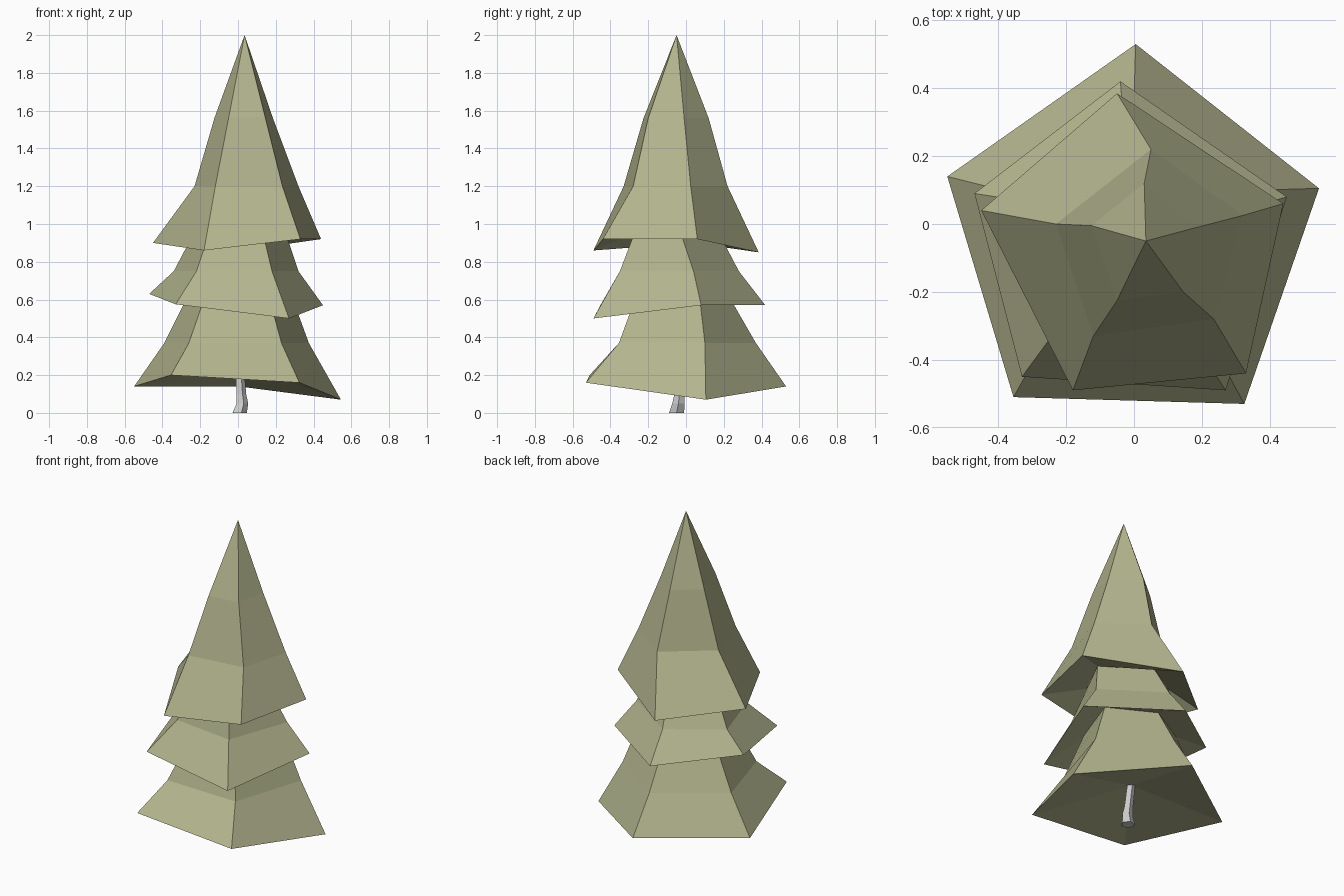
import bpy, bmesh, math

if "Cube" in bpy.data.objects:
    bpy.data.objects.remove(bpy.data.objects["Cube"])


def stack_rings(name, rings, bottom, top, colour=None):
    """Skin a stack of rings and close both ends with fans to a point."""
    bm = bmesh.new()
    loops = [[bm.verts.new(p) for p in ring] for ring in rings]
    n = len(loops[0])
    for a, b in zip(loops, loops[1:]):
        for i in range(n):
            j = (i + 1) % n
            bm.faces.new((a[i], a[j], b[j], b[i]))
    for loop, tip in ((loops[0], bottom), (loops[-1], top)):
        v = bm.verts.new(tip)
        for i in range(n):
            bm.faces.new((loop[i], loop[(i + 1) % n], v))
    bmesh.ops.recalc_face_normals(bm, faces=bm.faces)
    mesh = bpy.data.meshes.new(name)
    bm.to_mesh(mesh)
    bm.free()
    obj = bpy.data.objects.new(name, mesh)
    bpy.context.collection.objects.link(obj)
    if colour:
        mat = bpy.data.materials.new(name + "_colour")
        mat.diffuse_color = colour
        mat.use_nodes = True
        mat.node_tree.nodes["Principled BSDF"].inputs["Base Color"].default_value = mat.diffuse_color
        mesh.materials.append(mat)
    return obj


def level(z, *xy):
    """Ring of corners at one height."""
    return [(x, y, z) for x, y in xy]


# Foliage corners run left, front left, front right, right, back
bottom_tier = [
    [(-.55, .14, .14), (-.355, -.51, .20), (.325, -.53, .16), (.545, .105, .07), (.005, .53, .14)],
    level(.37, (-.39, .10), (-.26, -.34), (.23, -.355), (.375, .10), (0, .37)),
    level(.63, (-.26, .07), (-.17, -.24), (.16, -.26), (.28, .07), (0, .22)),
]
middle_tier = [
    [(-.47, .09, .63), (-.33, -.45, .575), (.27, -.49, .50), (.45, .08, .57), (-.04, .42, .57)],
    level(.75, (-.34, .07), (-.22, -.30), (.18, -.35), (.32, .04), (-.03, .28)),
    level(.96, (-.23, .03), (-.15, -.25), (.13, -.27), (.25, -.03), (0, .17)),
]
top_tier = [
    [(-.45, .04, .90), (-.18, -.49, .86), (.33, -.44, .92), (.44, .06, .92), (-.05, .385, .85)],
    level(1.2, (-.23, 0), (-.12, -.33), (.235, -.28), (.32, .025), (.05, .22)),
    level(1.56, (-.125, -.005), (-.05, -.225), (.145, -.20), (.185, -.01), (.03, .12)),
]
stack_rings("foliage", bottom_tier + middle_tier + top_tier,
            (0, -.02, .25), (.035, -.05, 2), (.45, .46, .27, 1))

# Crooked trunk: centre x, y, height, radius
trunk_path = [(.005, -.05, 0, .042), (.02, -.04, .05, .034),
              (.015, -.035, .10, .028), (.005, -.02, .27, .025)]
trunk_rings = [[(x + r * math.cos(math.tau * i / 5), y + r * math.sin(math.tau * i / 5), z)
                for i in range(5)] for x, y, z, r in trunk_path]
stack_rings("trunk", trunk_rings, (.005, -.05, 0), (.005, -.02, .27))
